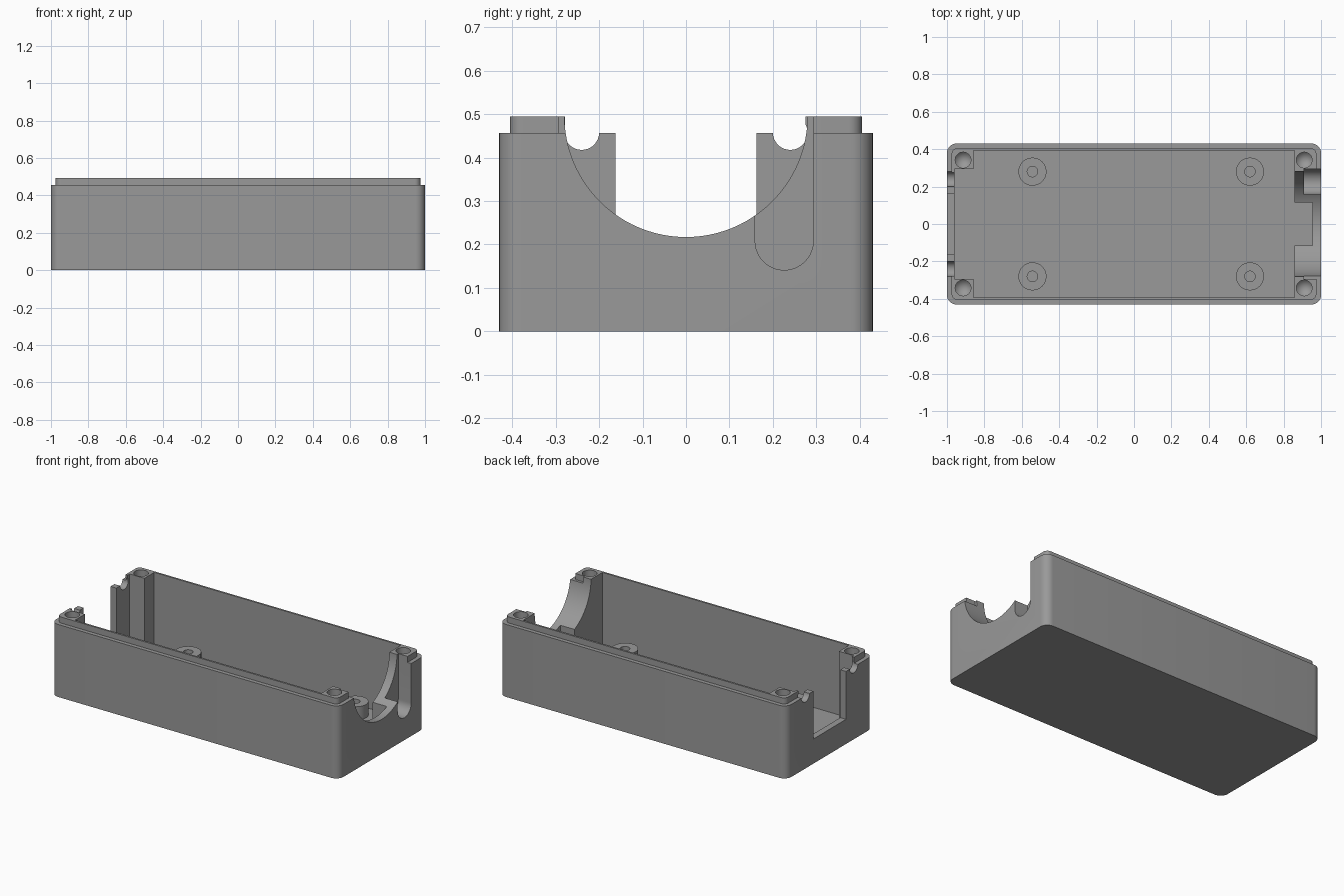
import bpy, bmesh, math
from mathutils import Vector

if "Cube" in bpy.data.objects:
    bpy.data.objects.remove(bpy.data.objects["Cube"])

grey = bpy.data.materials.new("plain_grey")
grey.diffuse_color = (0.32, 0.32, 0.32, 1)
grey.use_nodes = True
grey.node_tree.nodes["Principled BSDF"].inputs["Base Color"].default_value = grey.diffuse_color

FLOOR, RIM, TOP = 0.038, 0.456, 0.494


def finish(bm, name):
    bmesh.ops.remove_doubles(bm, verts=bm.verts, dist=1e-5)
    bmesh.ops.recalc_face_normals(bm, faces=bm.faces)
    mesh = bpy.data.meshes.new(name)
    bm.to_mesh(mesh)
    bm.free()
    mesh.materials.append(grey)
    obj = bpy.data.objects.new(name, mesh)
    bpy.context.collection.objects.link(obj)
    return obj


def prism(name, pts, lo, hi, axis="z"):
    """Extrude a 2D outline: xy outline along z, or yz outline along x."""
    bm = bmesh.new()
    place = (lambda a, b: (a, b, lo)) if axis == "z" else (lambda a, b: (lo, a, b))
    face = bm.faces.new([bm.verts.new(place(a, b)) for a, b in pts])
    new = bmesh.ops.extrude_face_region(bm, geom=[face])["geom"]
    step = Vector((0, 0, hi - lo) if axis == "z" else (hi - lo, 0, 0))
    bmesh.ops.translate(bm, vec=step, verts=[v for v in new if isinstance(v, bmesh.types.BMVert)])
    return finish(bm, name)


def lathe(name, profile, x, y):
    """Spin a closed (radius, z) profile round a vertical axis."""
    bm = bmesh.new()
    vs = [bm.verts.new((r, 0, z)) for r, z in profile]
    es = []
    for a, b in zip(vs, vs[1:] + vs[:1]):
        if a.co.x > 0 or b.co.x > 0:
            es.append(bm.edges.new((a, b)))
    bmesh.ops.spin(bm, geom=vs + es, cent=(0, 0, 0), axis=(0, 0, 1),
                   angle=math.tau, steps=32)
    bmesh.ops.translate(bm, vec=(x, y, 0), verts=bm.verts)
    return finish(bm, name)


def rounded(hx, hy, r, n=8):
    pts = []
    for k, (sx, sy) in enumerate([(1, 1), (-1, 1), (-1, -1), (1, -1)]):
        for i in range(n + 1):
            a = math.pi / 2 * (k + i / n)
            pts.append((sx * (hx - r) + r * math.cos(a), sy * (hy - r) + r * math.sin(a)))
    return pts


def rect(a0, a1, b0, b1):
    return [(a0, b0), (a1, b0), (a1, b1), (a0, b1)]


def circle(cy, cz, r, n):
    return [(cy + r * math.cos(math.tau * i / n), cz + r * math.sin(math.tau * i / n))
            for i in range(n)]


def combine(target, tool, op="DIFFERENCE"):
    mod = target.modifiers.new("combine", "BOOLEAN")
    mod.operation, mod.object, mod.solver = op, tool, "EXACT"
    bpy.context.view_layer.objects.active = target
    bpy.ops.object.modifier_apply(modifier=mod.name)
    bpy.data.objects.remove(tool)


# Outer shell with stepped lip
case = prism("case_shell", rounded(1.0, 0.43, 0.05), 0, RIM)
combine(case, prism("lip", rounded(0.975, 0.405, 0.03), 0.3, TOP), "UNION")

# Cavity, leaving left corner posts and a thick right end with a pocket
half = [(0.955, 0.115), (0.857, 0.115), (0.857, 0.393), (-0.858, 0.393),
        (-0.858, 0.295), (-0.96, 0.295)]
outline = half + [(x, -y) for x, y in reversed(half)]
combine(case, prism("cavity", outline, FLOOR, 0.7))

# Left end: lowered rim, square opening and two cable notches
combine(case, prism("left_rim_cut", rect(-0.278, 0.275, RIM, 0.7), -1.1, -0.93, "x"))
combine(case, prism("left_opening", rect(-0.162, 0.162, 0.155, 0.7), -1.1, -0.93, "x"))
for s in (-1, 1):
    combine(case, prism("cable_notch", circle(s * 0.24, 0.4575, 0.04, 32), -1.1, -0.93, "x"))

# Right end: large round cradle, a round-bottomed outside groove and a lip step
combine(case, prism("cradle", circle(0, 0.497, 0.28, 96), 0.8, 1.1, "x"))
gy, gz, gr = 0.226, 0.208, 0.067
groove = [(gy - gr, 0.7)] + [(gy - gr * math.cos(math.pi * i / 20),
                              gz - gr * math.sin(math.pi * i / 20)) for i in range(21)]
combine(case, prism("groove", groove + [(gy + gr, 0.7)], 0.91, 1.1, "x"))
combine(case, prism("lip_step", rect(-0.293, -0.25, RIM, 0.7), 0.91, 1.1, "x"))

# Screw holes with conical ends in the corner posts
for x in (-0.914, 0.91):
    for y in (-0.342, 0.342):
        combine(case, lathe("screw_hole", [(0, 0.24), (0.042, 0.285), (0.042, 0.6), (0, 0.6)], x, y))

# Ring standoffs on the floor
parts = [case]
for x in (-0.543, 0.62):
    for y in (-0.28, 0.28):
        parts.append(lathe("standoff", [(0.028, FLOOR - 0.01), (0.075, FLOOR - 0.01),
                                        (0.075, 0.122), (0.028, 0.122)], x, y))

# Smooth the curved walls, keep edges sharp
for obj in parts:
    bpy.ops.object.select_all(action="DESELECT")
    obj.select_set(True)
    bpy.context.view_layer.objects.active = obj
    bpy.ops.object.shade_smooth_by_angle(angle=math.radians(30))
